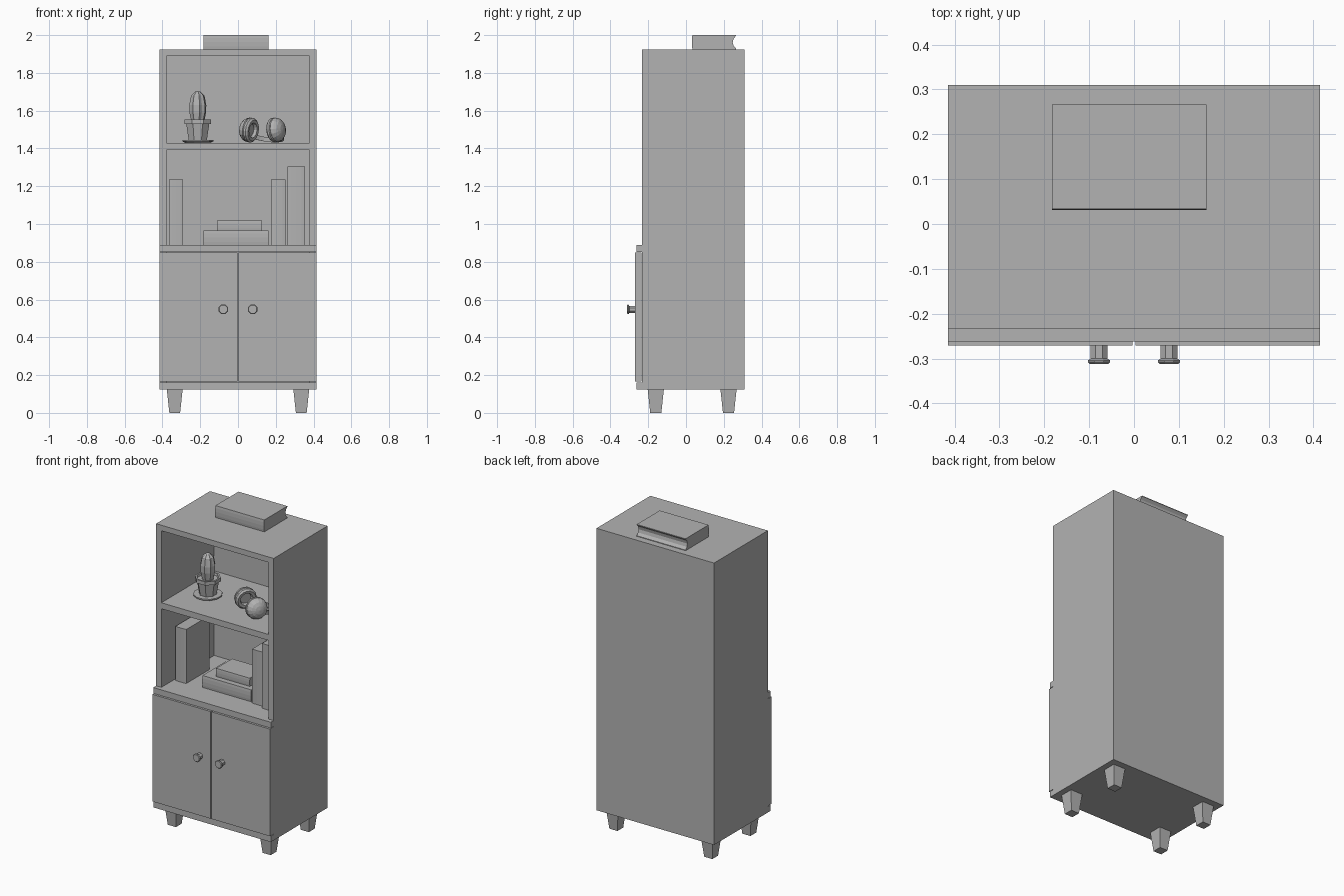
import bpy, bmesh, math
from mathutils import Vector, Matrix

cube = bpy.data.objects.get("Cube")
if cube:
    bpy.data.objects.remove(cube, do_unlink=True)

grey = bpy.data.materials.new("plain grey")
grey.use_nodes = True
colour = (0.45, 0.45, 0.45, 1)
grey.diffuse_color = colour
grey.node_tree.nodes["Principled BSDF"].inputs["Base Color"].default_value = colour


def finish(name, bm):
    bmesh.ops.recalc_face_normals(bm, faces=bm.faces)
    mesh = bpy.data.meshes.new(name)
    bm.to_mesh(mesh)
    bm.free()
    mesh.materials.append(grey)
    obj = bpy.data.objects.new(name, mesh)
    bpy.context.collection.objects.link(obj)
    return obj


def box(name, x0, x1, y0, y1, z0, z1, foot=1.0):
    """Box between limits; foot scales the bottom face for a taper."""
    bm = bmesh.new()
    bmesh.ops.create_cube(bm, size=1)
    for v in bm.verts:
        s = foot if v.co.z < 0 else 1
        v.co = ((x0 + x1) / 2 + v.co.x * s * (x1 - x0),
                (y0 + y1) / 2 + v.co.y * s * (y1 - y0),
                (z0 + z1) / 2 + v.co.z * (z1 - z0))
    return finish(name, bm)


def lathe(name, profile, sides, place, axis=(0, 0, 1), ribs=0.0):
    """Turn (radius, height) points about an axis; ribs pulls in every other column."""
    bm = bmesh.new()
    rings = []
    for r, h in profile:
        ring = []
        for i in range(sides):
            a = 2 * math.pi * (i + 0.5) / sides
            k = r * (1 - ribs * (i % 2))
            ring.append(bm.verts.new((k * math.cos(a), k * math.sin(a), h)))
        rings.append(ring)
    for low, high in zip(rings, rings[1:]):
        for i in range(sides):
            j = (i + 1) % sides
            bm.faces.new((low[i], low[j], high[j], high[i]))
    bm.faces.new(rings[0])
    bm.faces.new(rings[-1])
    turn = Vector((0, 0, 1)).rotation_difference(Vector(axis)).to_matrix().to_4x4()
    bm.transform(Matrix.Translation(place) @ turn)
    return finish(name, bm)


def book(name, x, y, z, scale=1.0, upright=False):
    """Rounded spine towards the front, hollow fore edge behind."""
    length, depth, thick = 0.345 * scale, 0.235 * scale, 0.076 * scale
    outline = [(0.012, 0), (0.004, 0.2), (0, 0.5), (0.004, 0.8), (0.012, 1),
               (1, 1), (1, 0.95), (0.94, 0.75), (0.92, 0.5), (0.94, 0.25), (1, 0.05), (1, 0)]
    bm = bmesh.new()
    face = bm.faces.new([bm.verts.new((0, a * depth, b * thick)) for a, b in outline])
    out = bmesh.ops.extrude_face_region(bm, geom=[face])
    bmesh.ops.translate(bm, vec=(length, 0, 0),
                        verts=[v for v in out["geom"] if isinstance(v, bmesh.types.BMVert)])
    if upright:
        bm.transform(Matrix.Translation((thick, 0, 0)) @ Matrix.Rotation(-math.pi / 2, 4, "Y"))
    bm.transform(Matrix.Translation((x, y, z)))
    return finish(name, bm)


# Cabinet boards
W, I, FRONT, LIP, BACK = 0.415, 0.378, -0.233, -0.262, 0.31
box("base_board", -W, W, LIP, BACK, 0.125, 0.162)
box("counter_board", -W, W, LIP, BACK, 0.853, 0.89)
box("top_board", -W, W, FRONT, BACK, 1.89, 1.925)
box("middle_shelf", -I, I, FRONT, 0.3, 1.392, 1.43)
for level, z0, z1 in (("lower", 0.162, 0.853), ("upper", 0.89, 1.89)):
    box(level + "_right_side", -W, -I, FRONT, BACK, z0, z1)
    box(level + "_left_side", I, W, FRONT, BACK, z0, z1)
    box(level + "_back_panel", -I, I, 0.3, BACK, z0, z1)

# Doors, knobs and legs
knob = [(0.02, 0), (0.02, 0.03), (0.027, 0.034), (0.027, 0.038), (0.023, 0.042)]
for side, s in (("right", -1), ("left", 1)):
    xs = sorted((s * 0.003, s * W))
    box(side + "_door", *xs, -0.271, -0.236, 0.166, 0.85)
    lathe(side + "_knob", knob, 8, (s * 0.078, -0.27, 0.548), (0, -1, 0))
    for end, y in (("front", -0.16), ("back", 0.225)):
        box(f"{end}_{side}_leg", s * 0.335 - 0.042, s * 0.335 + 0.042,
            y - 0.043, y + 0.043, 0, 0.125, 0.68)

# Books
book("top_book", -0.183, 0.031, 1.925)
book("lying_book", -0.183, -0.1, 0.89)
book("small_lying_book", -0.11, -0.065, 0.966, 0.69)
book("standing_book_right", -0.366, -0.11, 0.89, upright=True)
book("standing_book_middle", 0.175, -0.11, 0.89, upright=True)
book("standing_book_left", 0.263, -0.135, 0.89, 1.2, True)

# Potted cactus
px = -0.213
lathe("saucer", [(0.07, 0), (0.085, 0.008), (0.085, 0.016), (0.06, 0.016)], 12, (px, 0, 1.43))
lathe("pot", [(0.052, 0), (0.066, 0.085), (0.077, 0.085), (0.077, 0.108),
              (0.066, 0.108), (0.062, 0.095)], 8, (px, 0, 1.445))
lathe("cactus", [(0.034, 0), (0.045, 0.05), (0.046, 0.09), (0.036, 0.14), (0.015, 0.16),
                 (0.004, 0.163)], 16, (px, 0, 1.54), ribs=0.14)

# Headphones lying on the shelf
across = Vector((0.86, -0.51, 0))
behind = Vector((0.51, 0.86, 0))
middle = Vector((0.13, -0.056, 1.498))
cup = [(0.034, -0.008), (0.04, -0.024), (0.056, -0.026), (0.066, -0.016), (0.066, -0.004),
       (0.06, 0), (0.065, 0.004), (0.06, 0.02), (0.046, 0.035), (0.025, 0.044), (0.004, 0.047)]
for side, s in (("right", -1), ("left", 1)):
    tilt = s * across + Vector((0, 0, 0.12))
    lathe(side + "_ear_cup", cup, 16, middle + across * s * 0.082, tilt)

# Headband swept along a half ellipse
bm = bmesh.new()
previous = None
steps = 16
for i in range(steps + 1):
    a = math.pi * i / steps
    outward = across * math.cos(a) + behind * math.sin(a)
    centre = middle + across * 0.1 * math.cos(a) + behind * 0.13 * math.sin(a)
    centre.z -= 0.02 + 0.034 * math.sin(a)
    ring = [bm.verts.new(centre + outward * u + Vector((0, 0, w)))
            for u, w in ((-0.005, -0.012), (0.005, -0.012), (0.005, 0.012), (-0.005, 0.012))]
    if previous:
        for j in range(4):
            k = (j + 1) % 4
            bm.faces.new((previous[j], previous[k], ring[k], ring[j]))
    if i in (0, steps):
        bm.faces.new(ring)
    previous = ring
finish("headband", bm)
